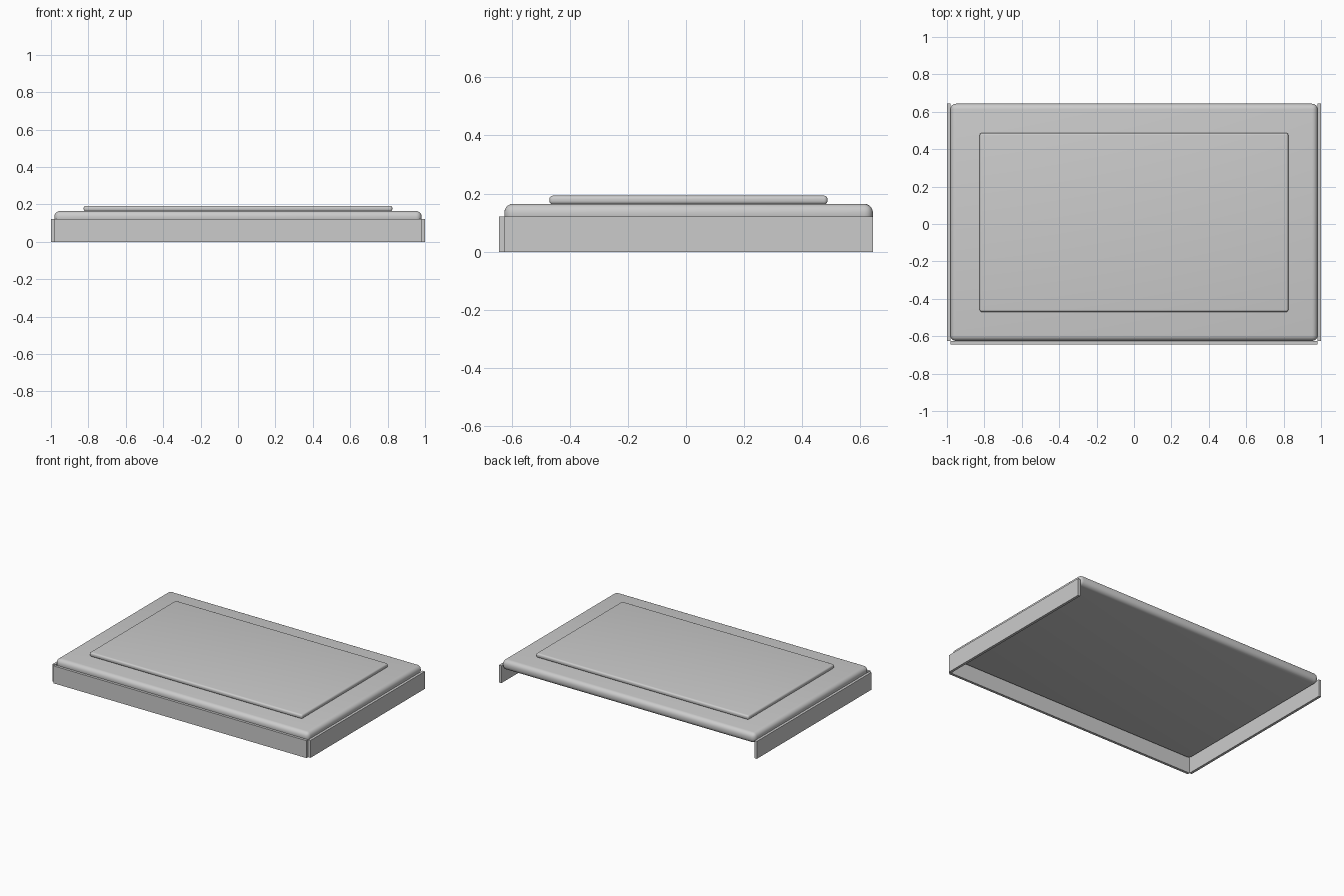
import bpy

if "Cube" in bpy.data.objects:
    bpy.data.objects.remove(bpy.data.objects["Cube"])


def box(name, lo, hi, radius=0.0):
    """Box between two corners, optionally with rounded edges."""
    bpy.ops.mesh.primitive_cube_add(size=1)
    ob = bpy.context.object
    ob.name = name
    for v in ob.data.vertices:
        for i in range(3):
            v.co[i] = lo[i] if v.co[i] < 0 else hi[i]
    if radius:
        bev = ob.modifiers.new("rounding", "BEVEL")
        bev.width = radius
        bev.segments = 5
        bev.limit_method = "NONE"
        bpy.ops.object.modifier_apply(modifier=bev.name)
        bpy.ops.object.shade_smooth_by_angle()
    return ob


X, Y = 1.0, 0.643       # outer half sizes
T = 0.018               # skirt thickness
SKIRT = 0.122           # skirt height

# Rounded main slab, flush with the open back
box("top_slab", (-X + T, -Y + T, 0.095), (X - T, Y, 0.165), 0.03)

# Thin raised panel on the slab
box("raised_panel", (-0.825, -0.47, 0.163), (0.825, 0.487, 0.193), 0.012)

# Skirt boards on the front and both sides
box("front_skirt", (-X + T, -Y, 0), (X - T, -Y + T, SKIRT))
for side, s in (("left", -1), ("right", 1)):
    x0, x1 = sorted((s * (X - T), s * X))
    box(side + "_skirt", (x0, -Y + T, 0), (x1, Y, SKIRT))
